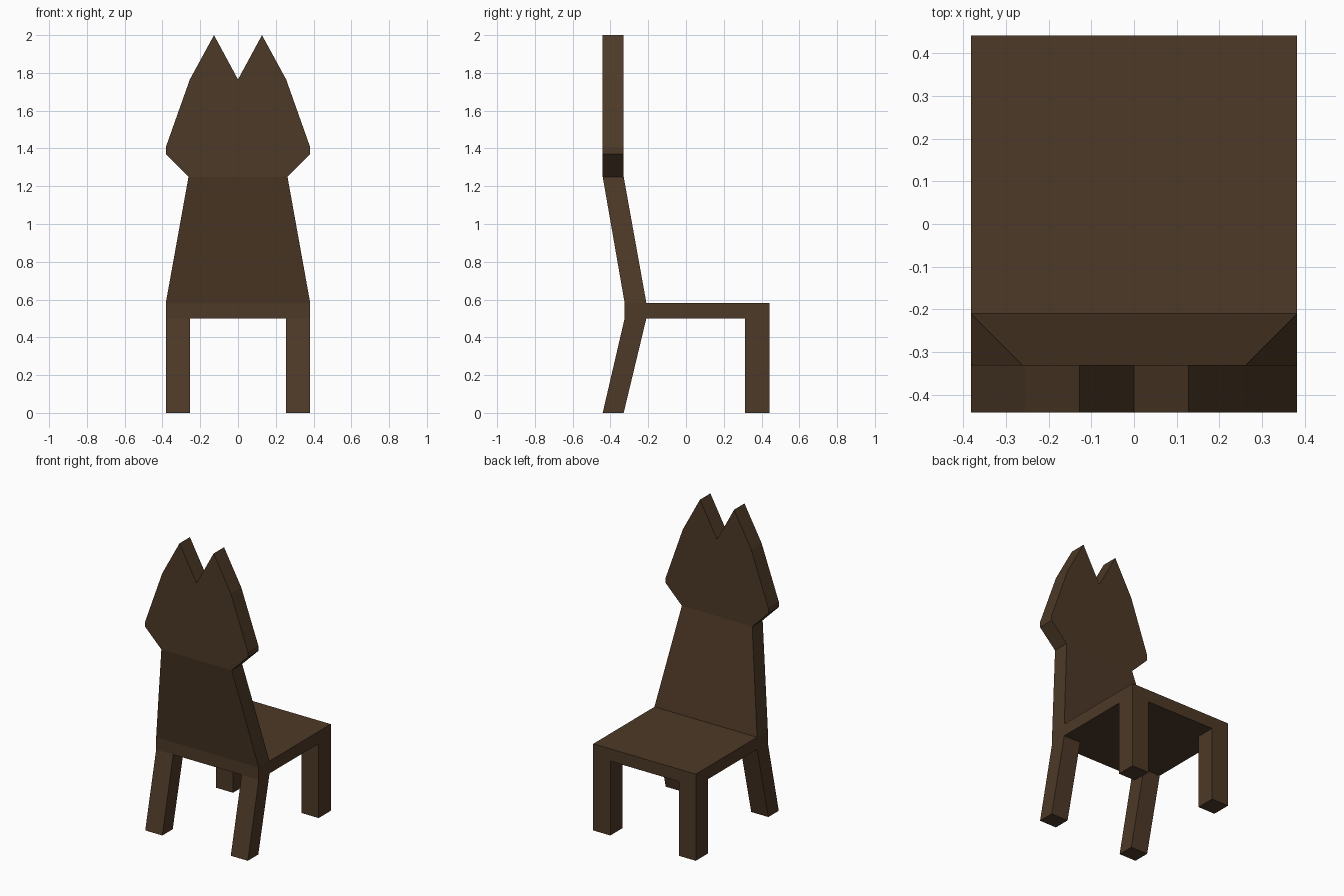
import bpy
import bmesh

if "Cube" in bpy.data.objects:
    bpy.data.objects.remove(bpy.data.objects["Cube"])

wood = bpy.data.materials.new("dark brown wood")
wood.diffuse_color = (0.074, 0.041, 0.020, 1.0)
wood.use_nodes = True
wood.node_tree.nodes["Principled BSDF"].inputs["Base Color"].default_value = wood.diffuse_color


def finish(name, bm):
    bmesh.ops.recalc_face_normals(bm, faces=bm.faces)
    mesh = bpy.data.meshes.new(name)
    bm.to_mesh(mesh)
    bm.free()
    mesh.materials.append(wood)
    obj = bpy.data.objects.new(name, mesh)
    bpy.context.collection.objects.link(obj)
    return obj


def tapered_block(name, bottom, top):
    """Join two rectangles, each given as (x0, x1, y0, y1, z)."""
    bm = bmesh.new()
    rings = []
    for x0, x1, y0, y1, z in (bottom, top):
        rings.append([bm.verts.new((x, y, z))
                      for x, y in ((x0, y0), (x1, y0), (x1, y1), (x0, y1))])
    low, high = rings
    bm.faces.new(low)
    bm.faces.new(high)
    for i in range(4):
        j = (i + 1) % 4
        bm.faces.new((low[i], low[j], high[j], high[i]))
    return finish(name, bm)


W = 0.382           # half width of the chair
LEG = 0.255         # inner edge of the legs
SEAT_Z, SEAT_TOP = 0.5, 0.583
REAR = (-0.325, -0.21)    # backrest thickness at the seat
OUTER = (-0.441, -0.33)   # backrest thickness at the head, and rear feet

# Seat
tapered_block("seat", (-W, W, REAR[0], 0.441, SEAT_Z),
              (-W, W, REAR[0], 0.441, SEAT_TOP))

# Legs: straight pair at +y, splayed pair under the backrest
for side, (x0, x1) in (("left", (-W, -LEG)), ("right", (LEG, W))):
    tapered_block(side + "_straight_leg", (x0, x1, 0.312, 0.441, 0),
                  (x0, x1, 0.312, 0.441, SEAT_Z))
    tapered_block(side + "_splayed_leg", (x0, x1, *OUTER, 0),
                  (x0, x1, *REAR, SEAT_Z))

# Leaning, narrowing lower backrest
tapered_block("lower_backrest", (-W, W, *REAR, SEAT_TOP),
              (-0.262, 0.262, *OUTER, 1.25))

# Headboard with two pointed ears, mirrored half profile
half = [(0.262, 1.25), (W, 1.37), (W, 1.407), (0.255, 1.765), (0.127, 2.0)]
outline = half + [(0, 1.765)] + [(-x, z) for x, z in reversed(half)]
bm = bmesh.new()
face = bm.faces.new([bm.verts.new((x, OUTER[0], z)) for x, z in outline])
extruded = bmesh.ops.extrude_face_region(bm, geom=[face], use_keep_orig=True)
moved = [g for g in extruded["geom"] if isinstance(g, bmesh.types.BMVert)]
bmesh.ops.translate(bm, verts=moved, vec=(0, OUTER[1] - OUTER[0], 0))
finish("eared_headboard", bm)
